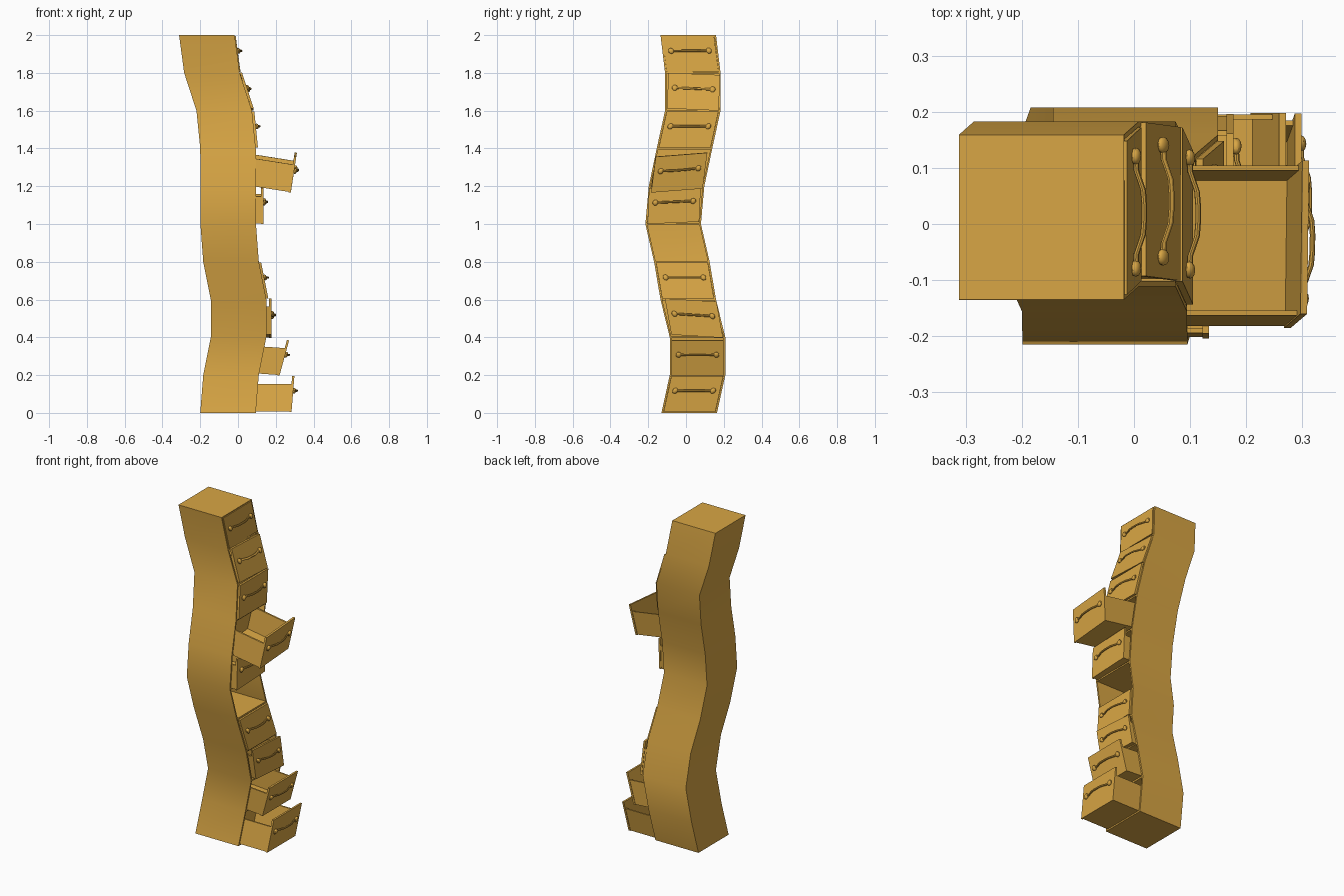
import bpy, bmesh, math
from mathutils import Matrix, Vector

cube = bpy.data.objects.get("Cube")
if cube:
    bpy.data.objects.remove(cube)

wood = bpy.data.materials.new("honey_wood")
wood.use_nodes = True
colour = (0.69, 0.38, 0.058, 1)
wood.diffuse_color = colour
wood.node_tree.nodes["Principled BSDF"].inputs["Base Color"].default_value = colour

# Winding centre line of the tower, one point at each shelf
STEP, HALF, WALL = 0.2, 0.147, 0.009
SPINE_X = [-.053, -.037, .003, .003, -.037, -.052, -.052, -.053, -.073, -.138, -.165]
SPINE_Y = [.017, .061, .061, .012, -.022, -.068, -.05, -.008, .036, .036, .012]


def spine(z, i=None):
    """Centre of the tower at height z, along the straight piece of bay i."""
    if i is None:
        i = min(max(int(z / STEP), 0), len(SPINE_X) - 2)
    t = z / STEP - i
    return Vector((SPINE_X[i] + t * (SPINE_X[i + 1] - SPINE_X[i]),
                   SPINE_Y[i] + t * (SPINE_Y[i + 1] - SPINE_Y[i]), 0))


def finish(name, bm, smooth=False):
    bmesh.ops.recalc_face_normals(bm, faces=bm.faces[:])
    mesh = bpy.data.meshes.new(name)
    bm.to_mesh(mesh)
    bm.free()
    mesh.materials.append(wood)
    obj = bpy.data.objects.new(name, mesh)
    bpy.context.collection.objects.link(obj)
    if smooth:
        bpy.ops.object.select_all(action='DESELECT')
        obj.select_set(True)
        bpy.context.view_layer.objects.active = obj
        bpy.ops.object.shade_smooth_by_angle()
    return obj


def loft(bm, rings):
    """Skin a list of closed rings and cap both ends."""
    rows = [[bm.verts.new(p) for p in ring] for ring in rings]
    n = len(rows[0])
    for a, b in zip(rows, rows[1:]):
        for k in range(n):
            bm.faces.new((a[k], a[(k + 1) % n], b[(k + 1) % n], b[k]))
    bm.faces.new(rows[0][::-1])
    bm.faces.new(rows[-1])


def box(bm, xs, ys, zs, place):
    (x0, x1), (y0, y1) = xs, ys
    loft(bm, [[place(Vector((x, y, z))) for x, y in
               ((x0, y0), (x1, y0), (x1, y1), (x0, y1))] for z in zs])


# Tower shell: back and two sides, open towards +x
inner = HALF - WALL
profile = [(HALF, -HALF), (HALF, -inner), (-inner, -inner), (-inner, inner),
           (HALF, inner), (HALF, HALF), (-HALF, HALF), (-HALF, -HALF)]
bm = bmesh.new()
loft(bm, [[Vector((x + SPINE_X[i], y + SPINE_Y[i], i * STEP)) for x, y in profile]
          for i in range(len(SPINE_X))])
finish("tower_shell", bm, True)

# Shelves between the bays, with the floor and the roof
for i in range(len(SPINE_X)):
    mid = min(max(i * STEP, WALL / 2), 2 - WALL / 2)
    bm = bmesh.new()
    edge = HALF if i in (0, len(SPINE_X) - 1) else inner
    box(bm, (-HALF + 0.002, HALF), (-edge, edge), (mid - WALL / 2, mid + WALL / 2),
        lambda p: p + spine(p.z))
    finish("roof" if i == 10 else "floor" if i == 0 else f"shelf_{i}", bm)


def make_drawer(i, pull, tilt, roll):
    z0 = i * STEP
    pivot = spine(z0 + 0.01, i) + Vector((HALF, 0, z0 + 0.01))
    turn = (Matrix.Translation(pivot + Vector((pull, 0, -math.sin(math.radians(tilt)) * pull)))
            @ Matrix.Rotation(math.radians(tilt), 4, 'Y')
            @ Matrix.Rotation(math.radians(roll), 4, 'X')
            @ Matrix.Translation(-pivot))

    def place(p):
        z = z0 + p.z
        return turn @ (Vector((p.x, p.y, z)) + spine(z, i))

    # Open box: bottom, two sides, back, and the taller front board
    w, back, front, low, rim = 0.134, -0.13, HALF, 0.008, 0.152
    t = 0.009
    bm = bmesh.new()
    box(bm, (back, front), (-w, w), (low, low + t), place)
    for y in (-w, w - t):
        box(bm, (back, front), (y, y + t), (low, rim), place)
    box(bm, (back, back + t), (-w, w), (low, rim), place)
    box(bm, (front - 0.003, front + t), (-w - 0.003, w + 0.003), (0.006, 0.195), place)
    finish(f"drawer_{i + 1}", bm)

    # Bowed pull bar with a flattened knob at each end
    face, height, span = front + t, 0.117, 0.1
    bm = bmesh.new()
    path = [(-1, .005), (-.75, .006), (-.4, .018), (-.15, .02),
            (.15, .02), (.4, .018), (.75, .006), (1, .005)]
    loft(bm, [[place(Vector((face + x + 0.005 * math.cos(a), y * span,
                             height + 0.006 * math.sin(a))))
               for a in (k * math.tau / 8 for k in range(8))] for y, x in path])
    for side in (-1, 1):
        knob = bmesh.ops.create_uvsphere(bm, u_segments=12, v_segments=8, radius=0.015)
        for v in knob["verts"]:
            v.co = place(Vector((face + 0.005 + v.co.x * 0.65,
                                 side * span + v.co.y, height + v.co.z)))
    finish(f"handle_{i + 1}", bm, True)


# Bay, pull distance, forward tilt and sideways roll; the fifth bay stays empty
for settings in ((0, .18, 0, 0), (1, .1, 4, 0), (2, .018, 0, -3.5), (3, .003, 0, 0),
                 (5, .03, 0, 2.5), (6, .178, 9, 4.5), (7, .003, 0, 0),
                 (8, .002, 0, -2.5), (9, -.004, 0, 0.5)):
    make_drawer(*settings)
